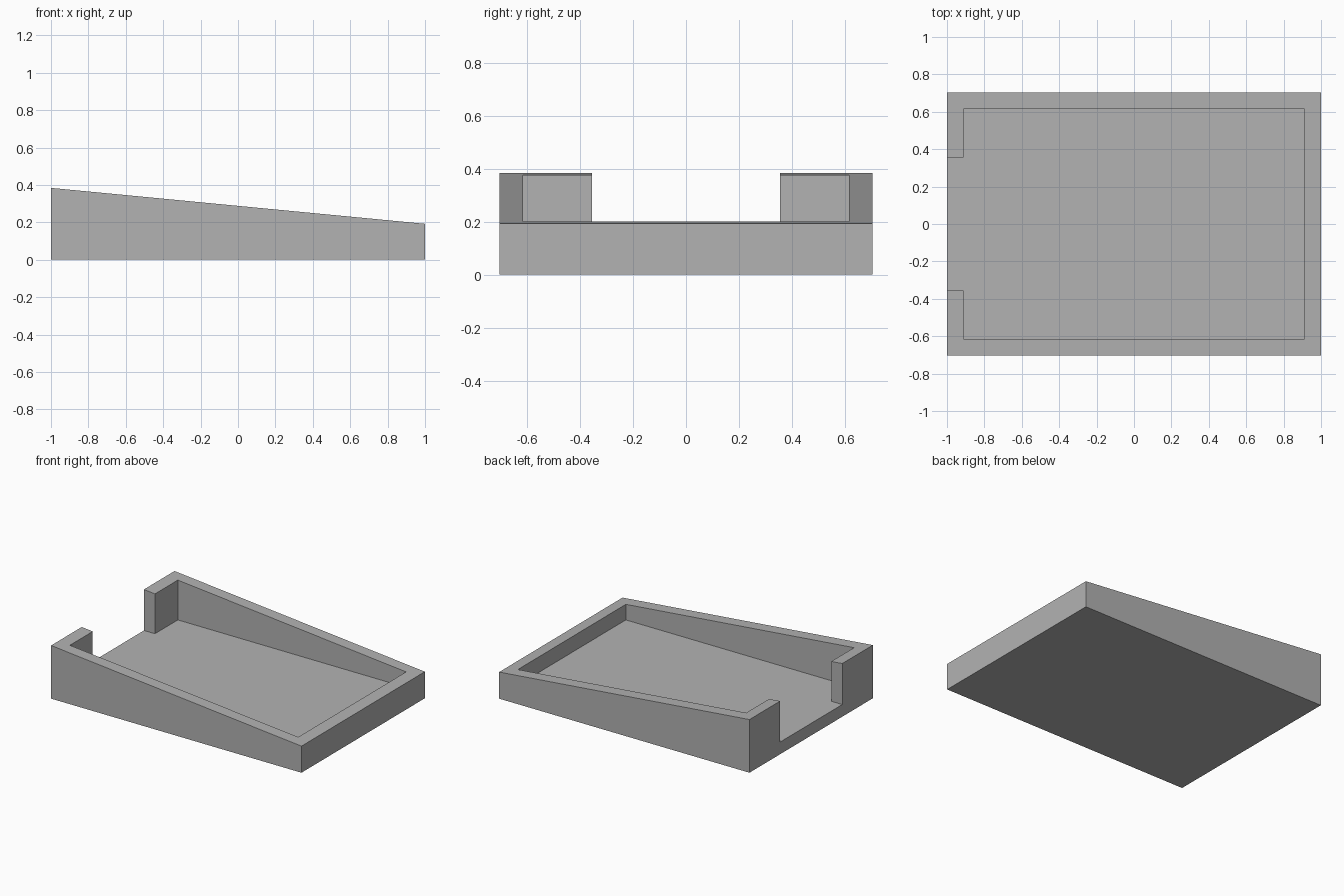
import bpy
import bmesh
from mathutils import Vector

cube = bpy.data.objects.get("Cube")
if cube:
    bpy.data.objects.remove(cube, do_unlink=True)

HALF_X, HALF_Y = 1.0, 0.704
WALL = 0.088                      # wall and floor thickness
HIGH, LOW = 0.384, 0.192          # heights of the two ends
GAP = 0.355                       # half width of the end opening
IN_X, IN_Y = HALF_X - WALL, HALF_Y - WALL

grey = bpy.data.materials.new("grey")
grey.use_nodes = True
colour = (0.448, 0.448, 0.448, 1)
grey.diffuse_color = colour
grey.node_tree.nodes["Principled BSDF"].inputs["Base Color"].default_value = colour


def extrude_outline(name, points, direction):
    """Solid made by sweeping a flat outline along a direction."""
    bm = bmesh.new()
    face = bm.faces.new([bm.verts.new(p) for p in points])
    swept = bmesh.ops.extrude_face_region(bm, geom=[face])["geom"]
    verts = [v for v in swept if isinstance(v, bmesh.types.BMVert)]
    bmesh.ops.translate(bm, verts=verts, vec=Vector(direction))
    bmesh.ops.recalc_face_normals(bm, faces=bm.faces)
    mesh = bpy.data.meshes.new(name)
    bm.to_mesh(mesh)
    bm.free()
    mesh.materials.append(grey)
    obj = bpy.data.objects.new(name, mesh)
    bpy.context.collection.objects.link(obj)
    return obj


# Wedge body: side profile swept from front to back
side = [(-HALF_X, 0), (HALF_X, 0), (HALF_X, LOW), (-HALF_X, HIGH)]
tray = extrude_outline("wedge_tray", [(x, -HALF_Y, z) for x, z in side],
                       (0, 2 * HALF_Y, 0))

# Cavity with the opening through the tall end, as one T-shaped cutter
half = [(IN_X, IN_Y), (-IN_X, IN_Y), (-IN_X, GAP), (-HALF_X - 0.1, GAP)]
plan = half + [(x, -y) for x, y in reversed(half)]
cutter = extrude_outline("cavity_cutter", [(x, y, WALL) for x, y in plan], (0, 0, 1))

# Cut the cavity, then drop the helper
cut = tray.modifiers.new("cavity", 'BOOLEAN')
cut.operation = 'DIFFERENCE'
cut.solver = 'EXACT'
cut.object = cutter
bpy.context.view_layer.objects.active = tray
bpy.ops.object.modifier_apply(modifier=cut.name)
bpy.data.objects.remove(cutter, do_unlink=True)
